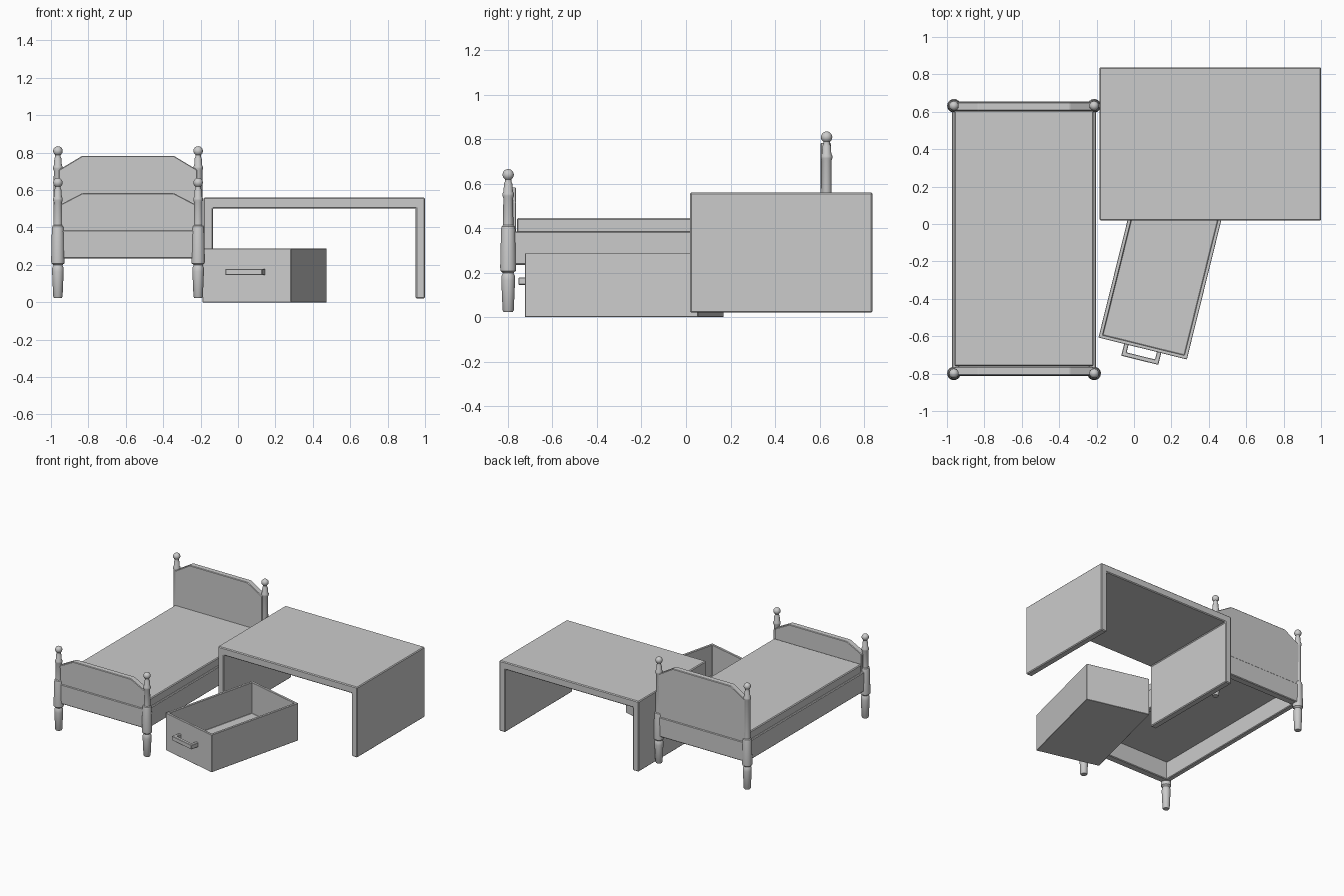
import bpy, bmesh, math
from mathutils import Matrix, Vector

if "Cube" in bpy.data.objects:
    bpy.data.objects.remove(bpy.data.objects["Cube"])


def finish(bm, name, bevel=0.0, smooth=False, matrix=None):
    bmesh.ops.remove_doubles(bm, verts=bm.verts, dist=1e-5)
    bmesh.ops.recalc_face_normals(bm, faces=bm.faces)
    me = bpy.data.meshes.new(name)
    bm.to_mesh(me)
    bm.free()
    ob = bpy.data.objects.new(name, me)
    bpy.context.collection.objects.link(ob)
    if matrix:
        ob.matrix_world = matrix
    if bevel:
        mod = ob.modifiers.new("edge", 'BEVEL')
        mod.width = bevel
        mod.segments = 1
        mod.limit_method = 'ANGLE'
        mod.angle_limit = math.radians(25)
    if smooth:
        bpy.ops.object.select_all(action='DESELECT')
        ob.select_set(True)
        bpy.context.view_layer.objects.active = ob
        bpy.ops.object.shade_smooth_by_angle(angle=math.radians(35))
    return ob


def box(name, lo, hi, bevel=0.0, matrix=None):
    bm = bmesh.new()
    lo, hi = Vector(lo), Vector(hi)
    size = hi - lo
    bmesh.ops.create_cube(bm, size=1, matrix=Matrix.Translation((lo + hi) / 2) @ Matrix.Diagonal((*size, 1)))
    return finish(bm, name, bevel, matrix=matrix)


def prism(name, profile, depth_vec, place, bevel=0.0, matrix=None):
    """Extrude a 2D outline; place maps (a, b) to a 3D point."""
    bm = bmesh.new()
    face = bm.faces.new([bm.verts.new(place(a, b)) for a, b in profile])
    ext = bmesh.ops.extrude_face_region(bm, geom=[face])
    bmesh.ops.translate(bm, vec=depth_vec, verts=[v for v in ext['geom'] if isinstance(v, bmesh.types.BMVert)])
    return finish(bm, name, bevel, matrix=matrix)


def lathe(name, profile, x, y):
    bm = bmesh.new()
    vs = [bm.verts.new((r, 0, z)) for r, z in profile]
    es = [bm.edges.new(p) for p in zip(vs, vs[1:])]
    bmesh.ops.spin(bm, geom=vs + es, axis=(0, 0, 1), cent=(0, 0, 0), steps=28, angle=2 * math.pi)
    return finish(bm, name, smooth=True, matrix=Matrix.Translation((x, y, 0)))


# Turned bed posts with ball finials
def post_profile(ball_z):
    p = [(0, .024), (.021, .024), (.025, .03), (.031, .165), (.03, .185), (.024, .198), (.028, .203),
         (.035, .208), (.036, .225), (.032, .395), (.029, .408), (.023, .413)]
    p += [(.022, ball_z - .105), (.026, ball_z - .095), (.026, ball_z - .085), (.021, ball_z - .075),
          (.019, ball_z - .04), (.014, ball_z - .03)]
    p += [(.0255 * math.sin(t), ball_z - .0255 * math.cos(t))
          for t in [math.pi * k / 10 for k in range(2, 10)]]
    return p + [(0, ball_z + .0255)]


CX = -0.588
for side, x in (("left", -.963), ("right", -.213)):
    lathe("head_post_" + side, post_profile(.809), x, .632)
    lathe("foot_post_" + side, post_profile(.640), x, -.799)

# Headboard and footboard with sloping shoulders, above thicker end rails
for name, y, top, low in (("head", .628, .783, .708), ("foot", -.786, .583, .518)):
    outline = [(-.37, .36), (.37, .36), (.37, low), (.245, top), (-.245, top), (-.37, low)]
    prism(name + "board", outline, (0, .046, 0), lambda a, b: (CX + a, y - .023, b), .004)
    box(name + "_rail", (CX - .37, y - .028, .235), (CX + .37, y + .028, .385), .005)

# Side rails and mattress
for side, s in (("left", -1), ("right", 1)):
    xs = sorted((CX + s * .385, CX + s * .345))
    box("side_rail_" + side, (xs[0], -.79, .235), (xs[1], .63, .385), .005)
box("mattress", (CX - .372, -.76, .37), (CX + .372, .608, .445), .006)

# Desk: one bent slab with open front and back
X0, X1, Z0, Z1, T = -.184, 1.0, .02, .56, .05
slab = [(X0, Z0), (X0 + T, Z0), (X0 + T, Z1 - .058), (X1 - T, Z1 - .058),
        (X1 - T, Z0), (X1, Z0), (X1, Z1), (X0, Z1)]
prism("desk", slab, (0, .82, 0), lambda a, b: (a, .018, b), .006)

# Loose open drawer, turned on the floor
M = Matrix.Translation((-.19, -.607, 0)) @ Matrix.Rotation(math.radians(-13.9), 4, 'Z')
W, L, H = .487, .80, .287
bm = bmesh.new()
bmesh.ops.create_cube(bm, size=1, matrix=Matrix.Translation((W / 2, L / 2, H / 2)) @ Matrix.Diagonal((W, L, H, 1)))
top = max(bm.faces, key=lambda f: f.calc_center_median().z)
bmesh.ops.inset_region(bm, faces=[top], thickness=.027)
ext = bmesh.ops.extrude_discrete_faces(bm, faces=[top])
inner = ext['faces'][0]
bmesh.ops.translate(bm, vec=(0, 0, .05 - H), verts=inner.verts)
finish(bm, "drawer", .002, matrix=M)

# Drawer pull: U-shaped bar
h, d, t = .102, .065, .024
pull = [(-h, .005), (-h, -d), (h, -d), (h, .005), (h - t, .005), (h - t, -d + t), (-h + t, -d + t), (-h + t, .005)]
prism("drawer_handle", pull, (0, 0, .034), lambda a, b: (W / 2 + a, b, .145), .003, matrix=M)
